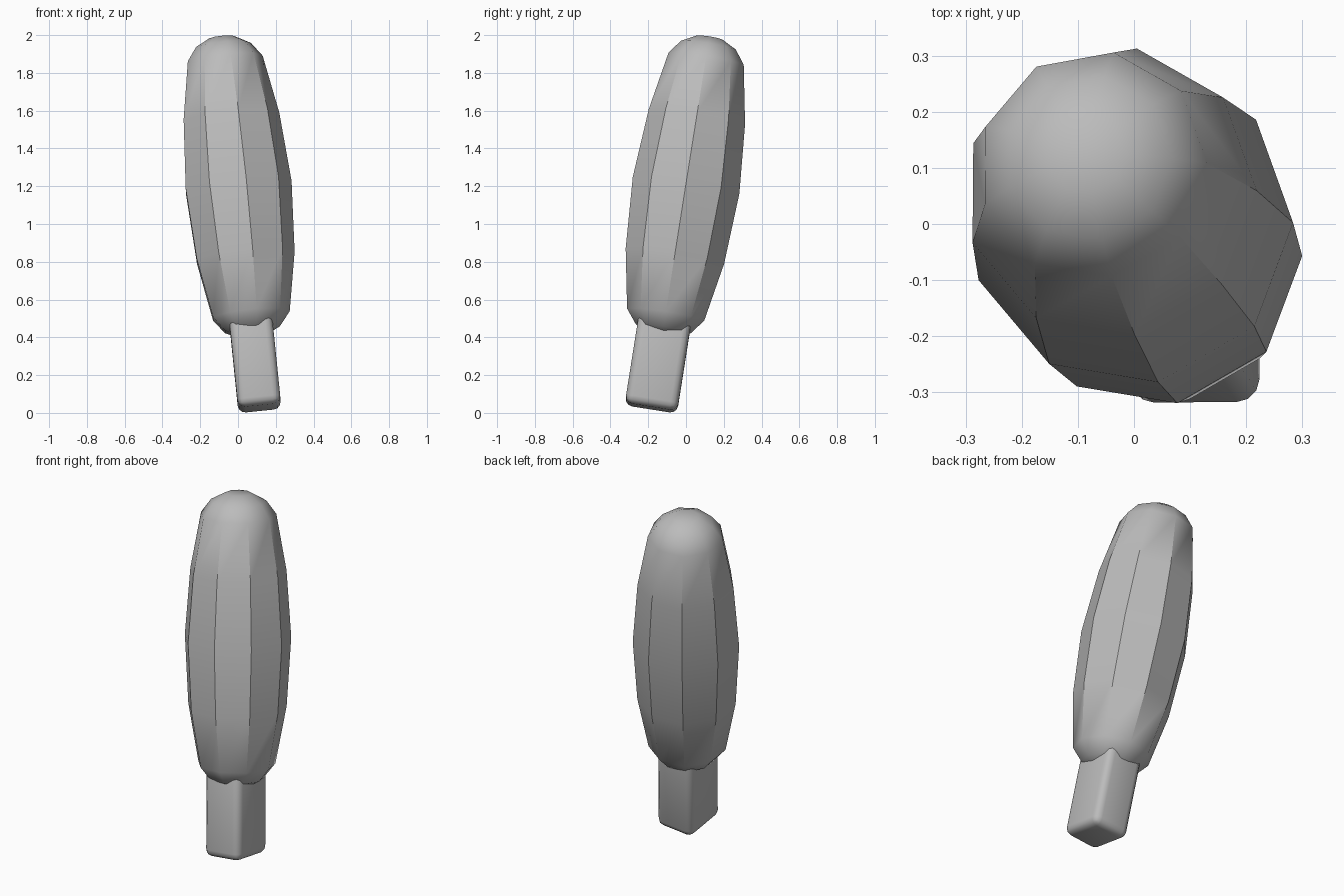
import bpy, bmesh, math
from mathutils import Vector

if "Cube" in bpy.data.objects:
    bpy.data.objects.remove(bpy.data.objects["Cube"])

# Shared leaning axis and single grey material
AXIS = Vector((-0.102, 0.158, 1.0)).normalized()
LEAN = Vector((0, 0, 1)).rotation_difference(AXIS)
CENTRE = Vector((-0.005, 0, 1.2))

grey = bpy.data.materials.new("plain_grey")
grey.diffuse_color = (0.5, 0.5, 0.5, 1)
grey.use_nodes = True
grey.node_tree.nodes["Principled BSDF"].inputs["Base Color"].default_value = grey.diffuse_color


def finish(name, bm, angle):
    bmesh.ops.recalc_face_normals(bm, faces=bm.faces)
    mesh = bpy.data.meshes.new(name)
    bm.to_mesh(mesh)
    bm.free()
    mesh.materials.append(grey)
    ob = bpy.data.objects.new(name, mesh)
    bpy.context.collection.objects.link(ob)
    ob.rotation_mode = 'QUATERNION'
    ob.rotation_quaternion = LEAN
    ob.location = CENTRE
    bpy.ops.object.select_all(action='DESELECT')
    ob.select_set(True)
    bpy.context.view_layer.objects.active = ob
    bpy.ops.object.shade_smooth_by_angle(angle=math.radians(angle))
    return ob


# Nine-sided bulging body: (distance along axis, radius)
profile = [(-0.805, 0.08), (-0.77, 0.15), (-0.695, 0.21), (-0.38, 0.268),
           (0.0, 0.29), (0.37, 0.262), (0.682, 0.205), (0.757, 0.15), (0.80, 0.07)]
SIDES = 9
bm = bmesh.new()
rings = []
for s, r in profile:
    rings.append([bm.verts.new((r * math.cos(math.tau * i / SIDES),
                                r * math.sin(math.tau * i / SIDES), s))
                  for i in range(SIDES)])
for lo, hi in zip(rings, rings[1:]):
    for i in range(SIDES):
        j = (i + 1) % SIDES
        bm.faces.new((lo[i], lo[j], hi[j], hi[i]))
bm.faces.new(rings[0])
bm.faces.new(rings[-1])
finish("body", bm, 35)

# Rounded rectangular stick reaching into the body
BOTTOM, TOP = -1.195, -0.6
bm = bmesh.new()
bmesh.ops.create_cube(bm, size=1)
for v in bm.verts:
    v.co = Vector((v.co.x * 0.228, v.co.y * 0.28,
                   (BOTTOM + TOP) / 2 + v.co.z * (TOP - BOTTOM)))
bmesh.ops.bevel(bm, geom=bm.edges[:], offset=0.04, segments=3,
                profile=0.5, affect='EDGES')
finish("stick", bm, 40)
